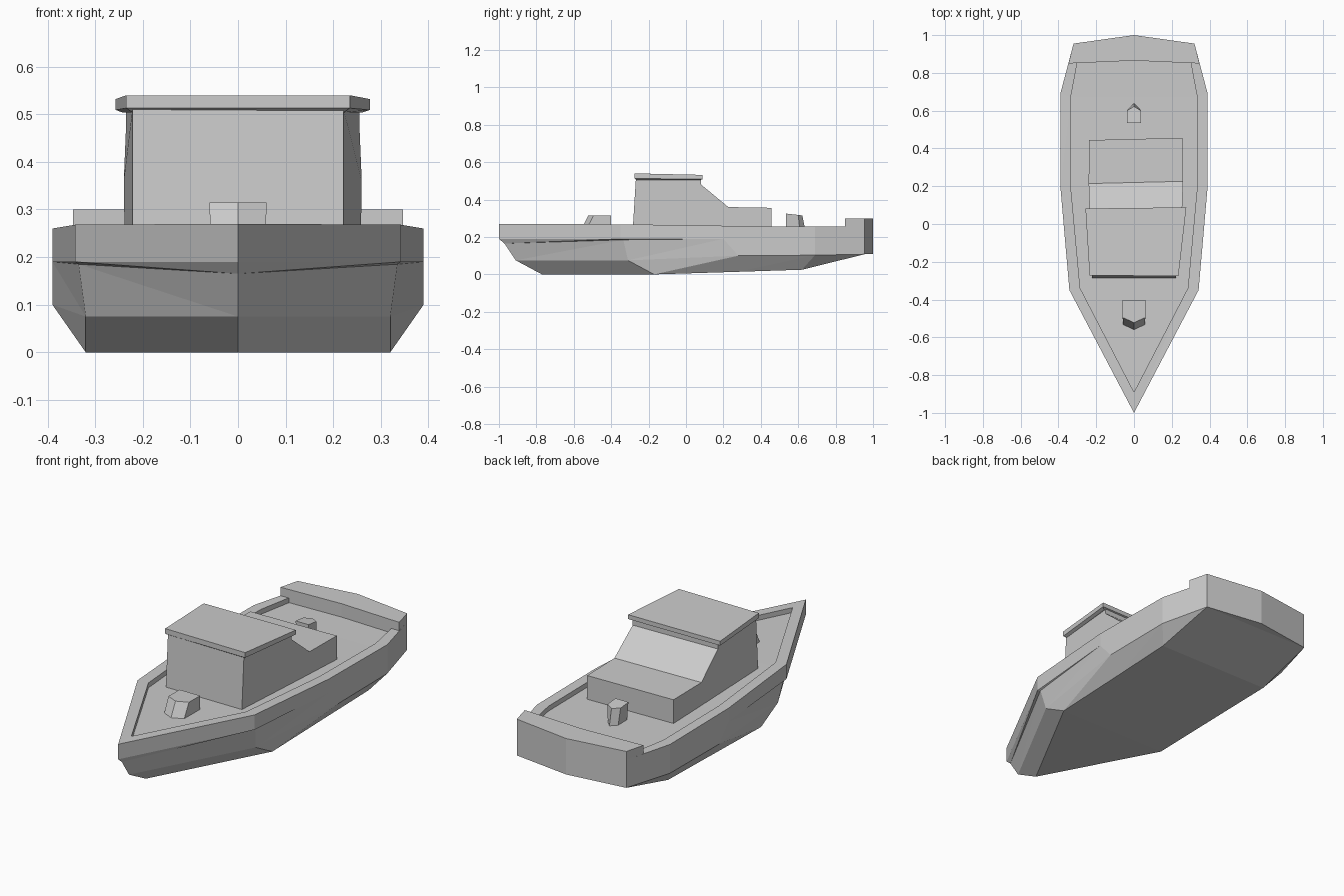
import bpy, bmesh
from mathutils import Vector

if "Cube" in bpy.data.objects:
    bpy.data.objects.remove(bpy.data.objects["Cube"])

grey = bpy.data.materials.new("light_grey")
grey.diffuse_color = (0.6, 0.6, 0.6, 1)
grey.use_nodes = True
grey.node_tree.nodes["Principled BSDF"].inputs["Base Color"].default_value = grey.diffuse_color


def finish(bm, name):
    bmesh.ops.remove_doubles(bm, verts=bm.verts, dist=0.0005)
    bmesh.ops.recalc_face_normals(bm, faces=bm.faces)
    me = bpy.data.meshes.new(name)
    bm.to_mesh(me)
    bm.free()
    me.materials.append(grey)
    ob = bpy.data.objects.new(name, me)
    bpy.context.collection.objects.link(ob)
    return ob


def loft(name, rings):
    """Closed rings joined by quads and capped at both ends."""
    bm = bmesh.new()
    vs = [[bm.verts.new(p) for p in r] for r in rings]
    n = len(rings[0])
    for a, b in zip(vs, vs[1:]):
        for i in range(n):
            j = (i + 1) % n
            bm.faces.new((a[i], a[j], b[j], b[i]))
    bm.faces.new(vs[0])
    bm.faces.new(vs[-1])
    return finish(bm, name)


# Hull: half-rows from bow to stern, from the bottom up to the rim
bottom = [(0, -.77, 0), (.32, -.17, 0), (.325, .28, .014),
          (.33, .62, .025), (.32, .955, .108), (0, 1, .11)]
chine = [(0, -.91, .075), (.32, -.31, .075), (.39, .28, .10),
         (.39, .69, .103), (.32, .955, .108), (0, 1, .11)]
under_lip = [(0, -.97, .165), (.335, -.335, .185), (.39, .2, .19),
             (.39, .69, .19), (.32, .955, .19), (0, 1, .19)]
lip = [(0, -1, .19), (.342, -.35, .19)] + under_lip[2:]
rim = [(0, -1, .27), (.342, -.35, .268), (.39, .2, .26),
       (.39, .69, .255), (.32, .955, .255), (0, 1, .255)]
rim_in = [(0, -.89, .27), (.285, -.34, .266), (.335, .2, .259),
          (.335, .67, .255), (.30, .855, .255), (0, .865, .255)]
deck = [(x, y, z - .026) for x, y, z in rim_in]
keel = [(0, y, z) for x, y, z in bottom]
deck_mid = [(0, y, z) for x, y, z in deck]
rows = [keel, bottom, chine, under_lip, lip, rim, rim_in, deck, deck_mid]

bm = bmesh.new()
for s in (1, -1):
    for a, b in zip(rows, rows[1:]):
        for i in range(5):
            for tri in ((a[i], a[i + 1], b[i + 1]), (a[i], b[i + 1], b[i])):
                p = [Vector((s * x, y, z)) for x, y, z in tri]
                if (p[1] - p[0]).cross(p[2] - p[0]).length > 1e-6:
                    bm.faces.new([bm.verts.new(q) for q in p])
finish(bm, "hull")

# Raised stern bulwark
plan = [(.347, .85), (.32, .955), (0, 1), (-.32, .955), (-.347, .85), (0, .865)]
loft("stern_bulwark", [[(x, y, z) for x, y in plan] for z in (.254, .30)])

# Cabin: side profile (y, z, half width) with a sloped back and low aft house
profile = [(-.285, .235, .222), (-.268, .51, .222), (.075, .51, .245),
           (.075, .48, .245), (.22, .36, .25), (.45, .356, .248), (.45, .228, .248)]
loft("cabin", [[(s * w + (.01 if y > 0 else 0), y + s * (.006 if y > 0 else 0), z)
                for y, z, w in profile] for s in (-1, 1)])

# Cabin roof with a bevelled underside
roof = [(-.235, -.272), (.235, -.276), (.277, .088), (-.257, .082)]
cy = -.095
loft("cabin_roof", [
    [(x * .945, cy + (y - cy) * .93, .504) for x, y in roof],
    [(x, y, .513 - (.004 if y > 0 else 0)) for x, y in roof],
    [(x, y, .54 - (.008 if y > 0 else 0)) for x, y in roof]])


# Deck fittings: pointed blocks, fore one raked
def block(name, w, back, side, tip, z0, top_side, top_tip, z1, z2, w2):
    def ring(w, side, tip, za, zb):
        return [(-w, back, za), (w, back, za), (w, side, za + (zb - za) * .7),
                (0, tip, zb), (-w, side, za + (zb - za) * .7)]
    loft(name, [ring(w, side, tip, z0, z0), ring(w2, top_side, top_tip, z1, z2)])


block("fore_fitting", .058, -.402, -.535, -.562, .236, -.495, -.522, .314, .315, .06)
block("aft_fitting", .03, .535, .61, .64, .226, .60, .622, .325, .315, .038)
